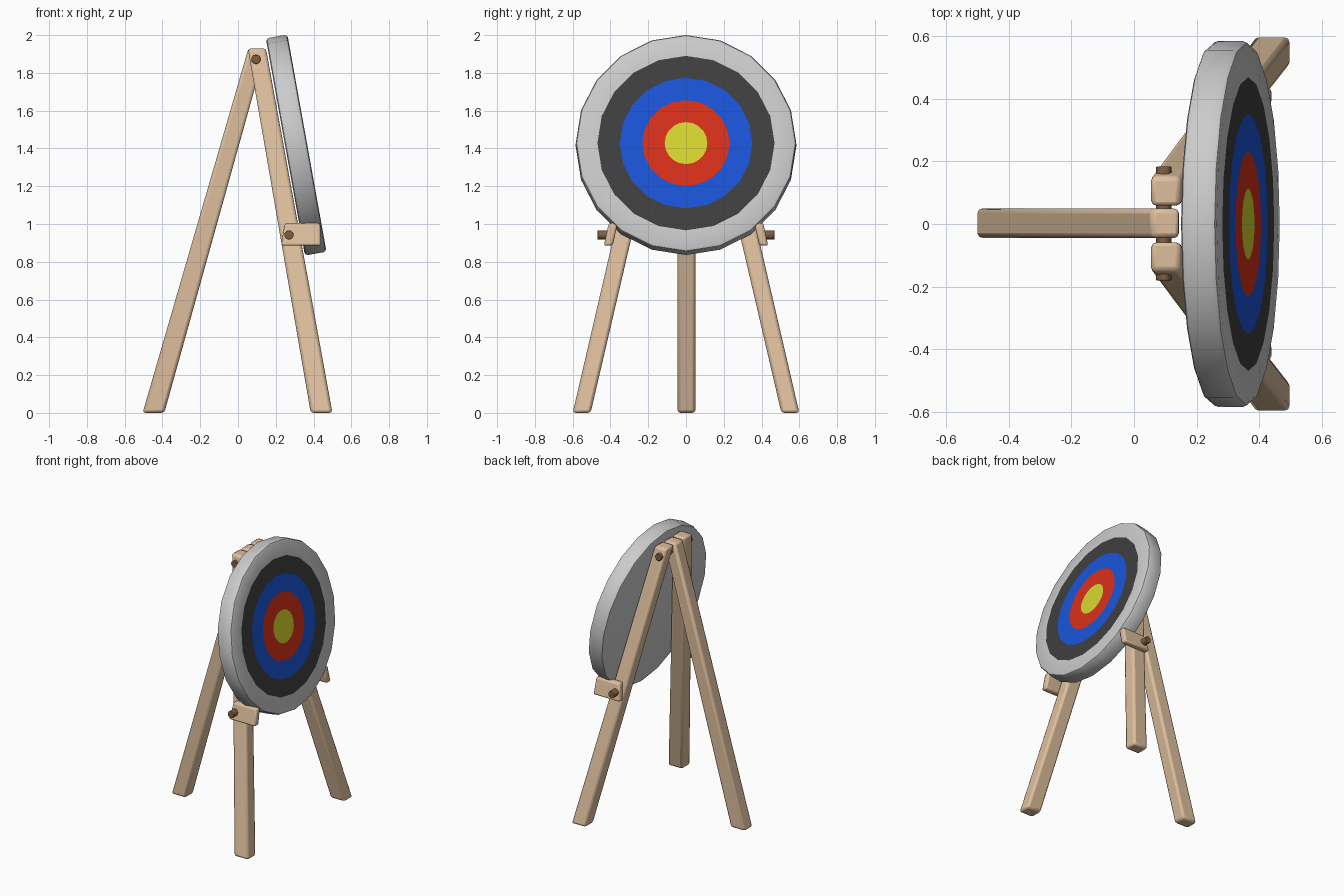
import bpy, bmesh, math
from mathutils import Matrix, Vector

if "Cube" in bpy.data.objects:
    bpy.data.objects.remove(bpy.data.objects["Cube"])


def mat(name, r, g, b):
    m = bpy.data.materials.new(name)
    m.diffuse_color = (r, g, b, 1)
    m.use_nodes = True
    m.node_tree.nodes["Principled BSDF"].inputs["Base Color"].default_value = m.diffuse_color
    return m


wood = mat("wood", 0.73, 0.52, 0.34)
bolt_brown = mat("bolt_brown", 0.22, 0.11, 0.05)
black = mat("black", 0.05, 0.05, 0.05)
blue = mat("blue", 0.01, 0.09, 0.7)
red = mat("red", 0.7, 0.03, 0.01)
yellow = mat("yellow", 0.68, 0.68, 0.03)


def finish(name, bm, mats, bevel=0):
    bmesh.ops.recalc_face_normals(bm, faces=bm.faces)
    me = bpy.data.meshes.new(name)
    bm.to_mesh(me)
    bm.free()
    for m in mats:
        me.materials.append(m)
    ob = bpy.data.objects.new(name, me)
    bpy.context.collection.objects.link(ob)
    if bevel:
        mod = ob.modifiers.new("bevel", 'BEVEL')
        mod.width, mod.segments = bevel, 2
    bpy.ops.object.select_all(action='DESELECT')
    ob.select_set(True)
    bpy.context.view_layer.objects.active = ob
    bpy.ops.object.shade_smooth_by_angle(angle=math.radians(35))
    return ob


def beam(name, low, high, bevel, s=1):
    """Slanted block between two level rectangles (x0, x1, y0, y1, z)."""
    bm = bmesh.new()
    loops = []
    for x0, x1, y0, y1, z in (low, high):
        loops.append([bm.verts.new((x, s * y, z))
                      for x, y in ((x0, y0), (x1, y0), (x1, y1), (x0, y1))])
    a, b = loops
    bm.faces.new(a)
    bm.faces.new(b)
    for i in range(4):
        j = (i + 1) % 4
        bm.faces.new((a[i], a[j], b[j], b[i]))
    return finish(name, bm, [wood], bevel)


def bolt(name, x, z, y0, y1, r=0.025):
    bm = bmesh.new()
    m = Matrix.Translation((x, (y0 + y1) / 2, z)) @ Matrix.Rotation(math.pi / 2, 4, 'X')
    bmesh.ops.create_cone(bm, cap_ends=True, segments=12, radius1=r, radius2=r,
                          depth=abs(y1 - y0), matrix=m)
    return finish(name, bm, [bolt_brown], 0.003)


# Tripod legs, cut level at the floor and at the top
beam("back_leg", (-0.505, -0.39, -0.045, 0.05, 0), (0.055, 0.148, -0.045, 0.05, 1.93), 0.016)
for s, side in ((1, "left"), (-1, "right")):
    beam("front_leg_" + side, (0.385, 0.50, 0.505, 0.60, 0),
         (0.052, 0.148, 0.055, 0.152, 1.93), 0.016, s)
    # Bracket holding the lower rim, bolted to the leg
    beam("bracket_" + side, (0.228, 0.44, 0.388, 0.435, 0.885),
         (0.248, 0.435, 0.362, 0.409, 1.005), 0.012, s)
    bolt("bracket_bolt_" + side, 0.27, 0.942, s * 0.32, s * 0.468)

# Bolt joining the three legs
bolt("top_bolt", 0.095, 1.872, -0.18, 0.183)

# Tilted target: lathed profile (radius, depth, material of the band leading in)
R, H, N = 0.584, 0.058, 20
profile = [(R - 0.016, -H, 0), (R - 0.005, -H + 0.005, 0), (R, -H + 0.016, 0),
           (R, H - 0.016, 0), (R - 0.005, H - 0.005, 0), (R - 0.016, H, 0),
           (0.469, H, 0), (0.351, H, 1), (0.231, H, 2), (0.113, H, 3)]
bm = bmesh.new()
rings = []
for r, d, _ in profile:
    rings.append([bm.verts.new((d, r * math.sin(2 * math.pi * i / N),
                                r * math.cos(2 * math.pi * i / N))) for i in range(N)])
bm.faces.new(rings[0])
bm.faces.new(rings[-1]).material_index = 4
for k in range(1, len(rings)):
    a, b = rings[k - 1], rings[k]
    for i in range(N):
        j = (i + 1) % N
        bm.faces.new((a[i], a[j], b[j], b[i])).material_index = profile[k][2]
bm.transform(Matrix.Translation((0.308, 0, 1.418)) @ Matrix.Rotation(math.radians(-10.2), 4, 'Y'))
finish("target_disc", bm, [None, black, blue, red, yellow])
